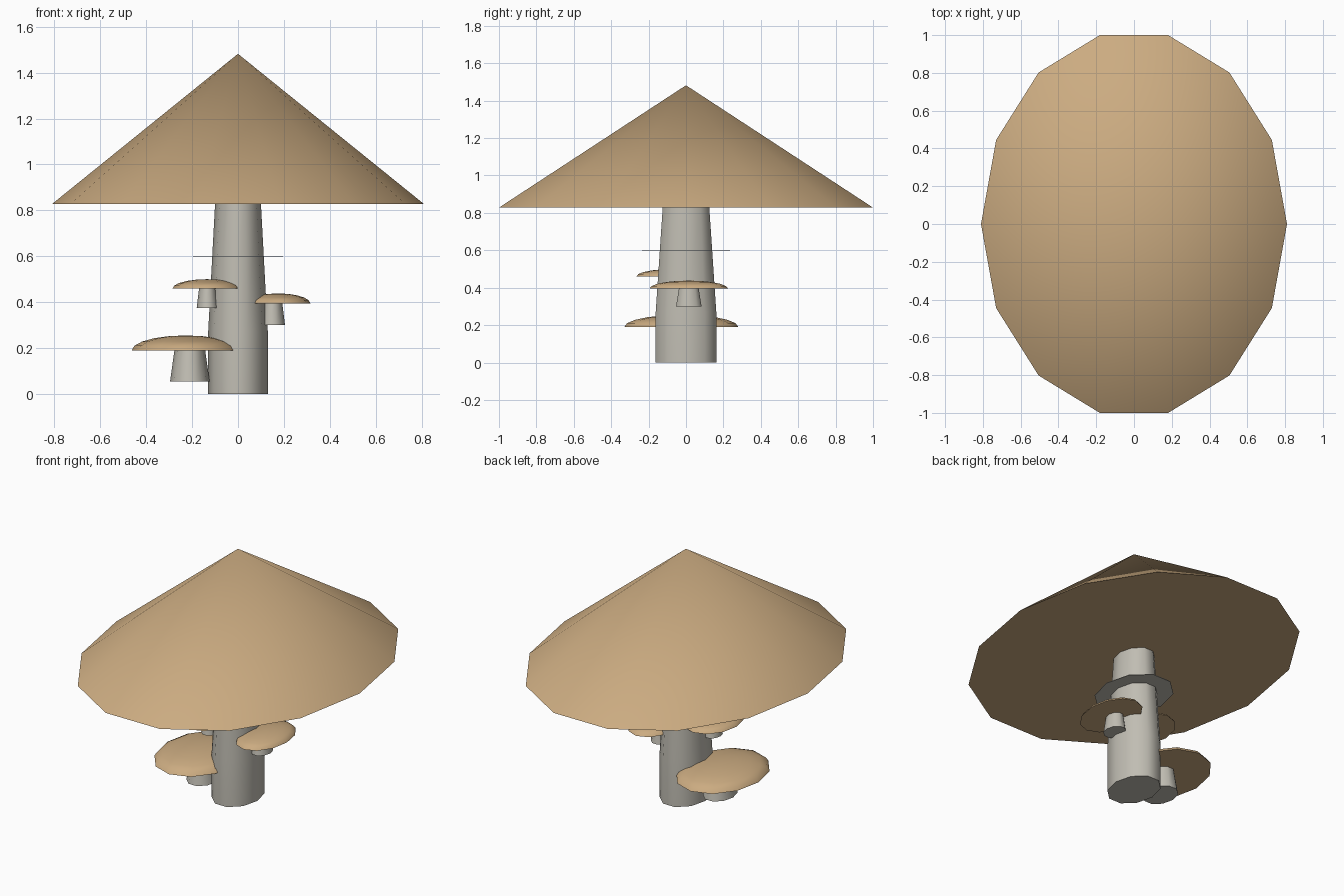
import bpy, bmesh, math

if "Cube" in bpy.data.objects:
    bpy.data.objects.remove(bpy.data.objects["Cube"])


def material(name, rgb):
    m = bpy.data.materials.new(name)
    m.diffuse_color = (*rgb, 1)
    m.use_nodes = True
    m.node_tree.nodes["Principled BSDF"].inputs["Base Color"].default_value = m.diffuse_color
    return m


TAN = material("tan cap", (0.60, 0.41, 0.22))
STONE = material("pale grey stem", (0.53, 0.51, 0.45))


def lathe(name, profile, mat, sides, centre=(0, 0), stretch=(1, 1), angle=50):
    """Stack elliptical rings given as (radius, z); radius 0 makes a tip."""
    bm = bmesh.new()
    rings = []
    for r, z in profile:
        n = sides if r > 0 else 1
        rings.append([bm.verts.new((
            centre[0] + r * stretch[0] * math.cos(2 * math.pi * i / sides),
            centre[1] + r * stretch[1] * math.sin(2 * math.pi * i / sides), z))
            for i in range(n)])
    for a, b in zip(rings, rings[1:]):
        for i in range(sides):
            j = (i + 1) % sides
            if len(b) == 1:
                bm.faces.new((a[i], a[j], b[0]))
            else:
                bm.faces.new((a[i], a[j], b[j], b[i]))
    bm.faces.new(rings[0][::-1])
    if len(rings) > 1 and len(rings[-1]) > 1:
        bm.faces.new(rings[-1])
    me = bpy.data.meshes.new(name)
    bm.to_mesh(me)
    bm.free()
    ob = bpy.data.objects.new(name, me)
    bpy.context.collection.objects.link(ob)
    me.materials.append(mat)
    bpy.ops.object.select_all(action='DESELECT')
    ob.select_set(True)
    bpy.context.view_layer.objects.active = ob
    bpy.ops.object.shade_smooth_by_angle(angle=math.radians(angle))
    return ob


# Large conical cap, trunk and thin skirt ring
lathe("main_cap", [(1, 0.828), (0, 1.482)], TAN, 14, stretch=(0.81, 1.026))
lathe("main_stem", [(0.13, 0), (0.13, 0.27), (0.1, 0.828)], STONE, 10,
      stretch=(1, 1.31))
lathe("skirt_ring", [(0.195, 0.598), (0.195, 0.601)], STONE, 10,
      stretch=(1, 1.27))


# Small side mushrooms: domed cap on a tapered stalk
def side_mushroom(name, cap_xy, cap_r, cap_z, stem_xy, stem_r, stem_z):
    low, high = cap_z
    dome = [(math.cos(t), low + (high - low) * math.sin(t))
            for t in (math.radians(a) for a in (0, 18, 36, 54, 72))]
    lathe(name + "_cap", dome + [(0, high)], TAN, 12, cap_xy, cap_r)
    lathe(name + "_stem", [(stem_r, stem_z), (stem_r * 0.78, low)], STONE, 10,
          stem_xy, (1, 1.3))


side_mushroom("low_mushroom", (-0.228, -0.025), (0.235, 0.305), (0.19, 0.255),
              (-0.21, -0.025), 0.086, 0.055)
side_mushroom("upper_mushroom", (-0.135, -0.07), (0.15, 0.195), (0.46, 0.5),
              (-0.133, -0.07), 0.047, 0.375)
side_mushroom("middle_mushroom", (0.175, 0.015), (0.14, 0.21), (0.395, 0.438),
              (0.15, 0.015), 0.055, 0.3)
